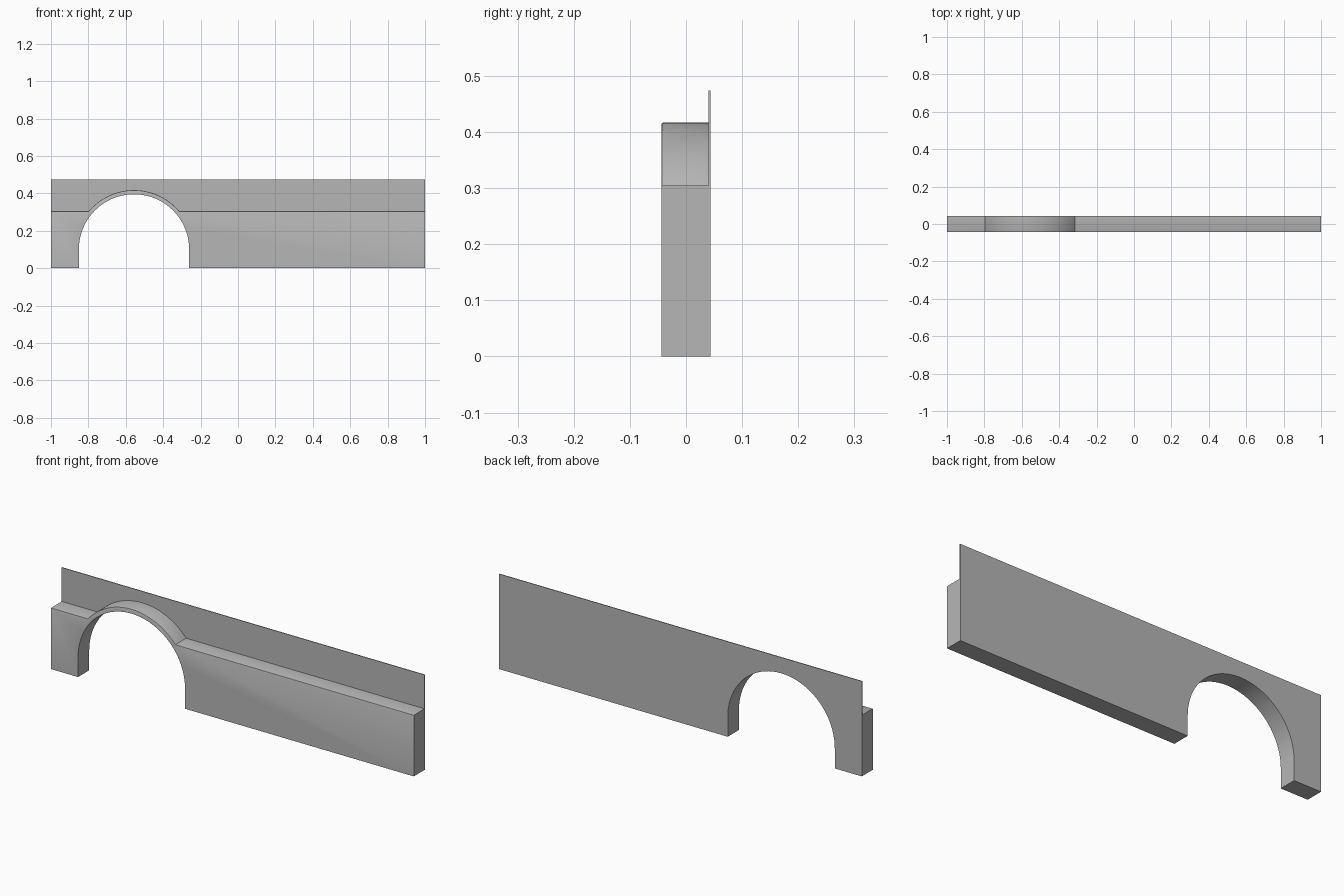
import bpy, bmesh, math

if "Cube" in bpy.data.objects:
    bpy.data.objects.remove(bpy.data.objects["Cube"], do_unlink=True)

CX, CZ = -0.556, 0.10            # arch centre
R_IN, R_OUT = 0.295, 0.317       # opening and raised rim
LEDGE, TOP = 0.305, 0.474        # ledge and panel heights
FRONT, SEAM, BACK = -0.044, 0.040, 0.044

grey = bpy.data.materials.new("plain_grey")
grey.use_nodes = True
colour = (0.47, 0.47, 0.47, 1)
grey.diffuse_color = colour
grey.node_tree.nodes["Principled BSDF"].inputs["Base Color"].default_value = colour


def arc(radius, start, end, steps):
    """Points on an arc around the arch centre, angles in radians."""
    angles = [start + (end - start) * i / steps for i in range(steps + 1)]
    return [(CX + radius * math.cos(a), CZ + radius * math.sin(a)) for a in angles]


def extrude_profile(name, profile, y0, y1, rounded=()):
    """Extrude an x-z outline along y, rounding the chosen front edges."""
    bm = bmesh.new()
    verts = [bm.verts.new((x, y0, z)) for x, z in profile]
    face = bm.faces.new(verts)
    out = bmesh.ops.extrude_face_region(bm, geom=[face], use_keep_orig=True)
    moved = [g for g in out["geom"] if isinstance(g, bmesh.types.BMVert)]
    bmesh.ops.translate(bm, vec=(0, y1 - y0, 0), verts=moved)
    bmesh.ops.recalc_face_normals(bm, faces=bm.faces[:])
    edges = [bm.edges.get((verts[i], verts[i + 1])) for i in rounded]
    if edges:
        bmesh.ops.bevel(bm, geom=edges, offset=0.004, segments=2,
                        profile=0.5, affect='EDGES')
    mesh = bpy.data.meshes.new(name)
    bm.to_mesh(mesh)
    bm.free()
    mesh.materials.append(grey)
    obj = bpy.data.objects.new(name, mesh)
    bpy.context.collection.objects.link(obj)
    bpy.ops.object.select_all(action='DESELECT')
    obj.select_set(True)
    bpy.context.view_layer.objects.active = obj
    bpy.ops.object.shade_smooth_by_angle(angle=math.radians(25))
    return obj


# Bottom outline with the arched opening, from left end to right end
opening = [(-1, 0), (CX - R_IN, 0)] + arc(R_IN, math.pi, 0, 40) + [(CX + R_IN, 0), (1, 0)]

# Thick lower body with a ledge that rises over the arch
a = math.asin((LEDGE - CZ) / R_OUT)
ledge = [(1, LEDGE)] + arc(R_OUT, a, math.pi - a, 24) + [(-1, LEDGE)]
first = len(opening)
extrude_profile("lower_body", opening + ledge, FRONT, SEAM,
                range(first, first + len(ledge) - 1))

# Thin full-height panel behind it
extrude_profile("back_panel", opening + [(1, TOP), (-1, TOP)], SEAM, BACK)
